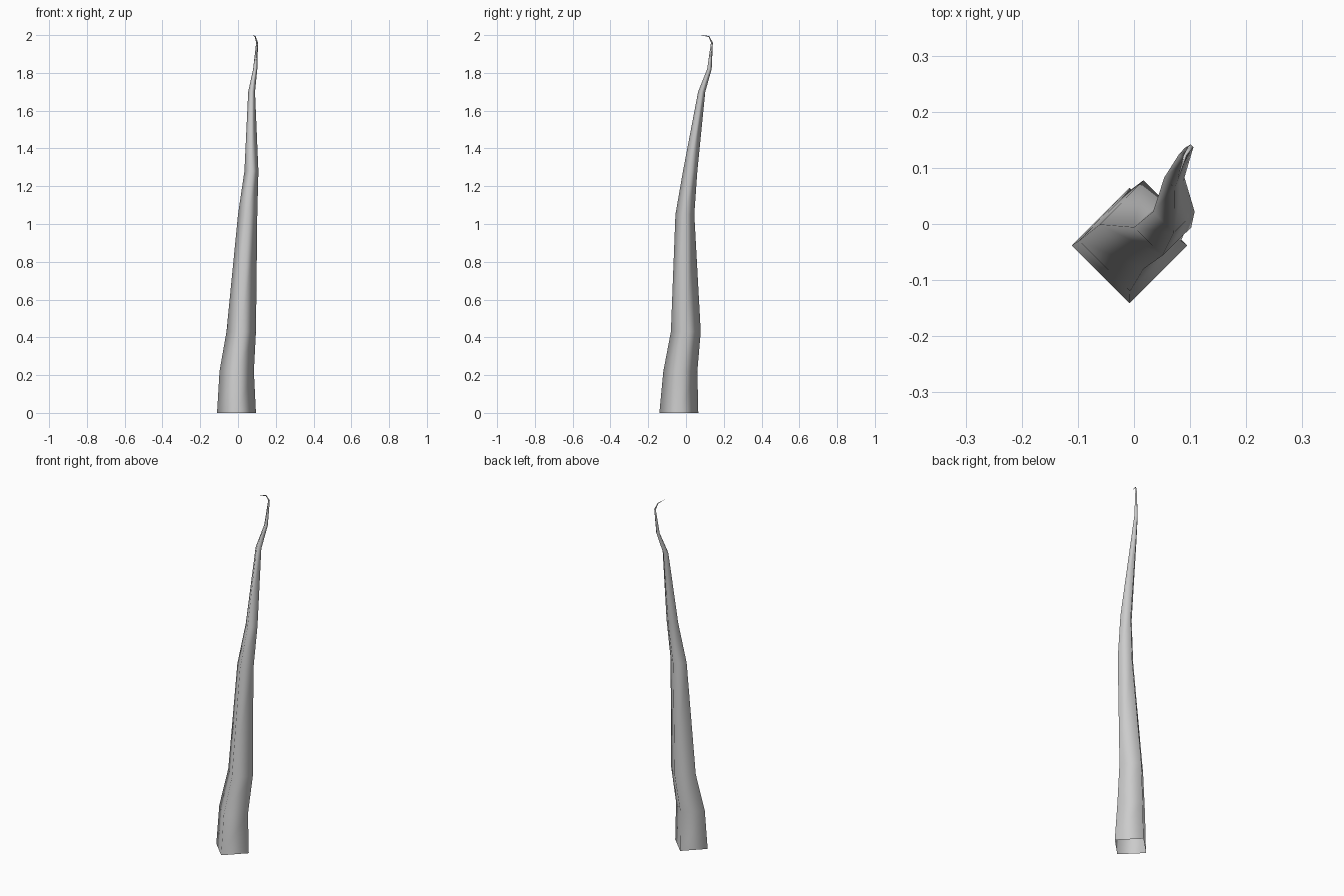
import bpy, bmesh
from mathutils import Vector

if "Cube" in bpy.data.objects:
    bpy.data.objects.remove(bpy.data.objects["Cube"])

# Centre line stations: x, y, z, radius in x, radius in y
STATIONS = [
    (-0.008, -0.038, 0.00, 0.103, 0.103),
    (-0.007, -0.030, 0.22, 0.091, 0.090),
    (0.017, -0.001, 0.43, 0.078, 0.079),
    (0.051, -0.006, 1.05, 0.051, 0.050),
    (0.071, 0.022, 1.28, 0.037, 0.038),
    (0.072, 0.083, 1.70, 0.018, 0.019),
    (0.091, 0.124, 1.82, 0.011, 0.012),
    (0.101, 0.137, 1.96, 0.005, 0.005),
]
# Small hooked end, with rings turned towards the bend
HOOK = [((0.091, 0.122, 1.992), 0.003), ((0.079, 0.083, 2.0), 0.0008)]

bm = bmesh.new()
rings = []
for x, y, z, rx, ry in STATIONS:
    rings.append([bm.verts.new((x + dx * rx, y + dy * ry, z))
                  for dx, dy in ((1, 0), (0, 1), (-1, 0), (0, -1))])
for centre, r in HOOK:
    c = Vector(centre)
    rings.append([bm.verts.new(c + Vector(d) * r)
                  for d in ((1, 0, 0), (0, 0.4, 0.9), (-1, 0, 0), (0, -0.4, -0.9))])

# Four-sided skin, open at the foot
for a, b in zip(rings, rings[1:]):
    for i in range(4):
        j = (i + 1) % 4
        bm.faces.new((a[i], a[j], b[j], b[i])).smooth = True

mesh = bpy.data.meshes.new("tapered_stalk")
bm.to_mesh(mesh)
bm.free()
stalk = bpy.data.objects.new("tapered_stalk", mesh)
bpy.context.collection.objects.link(stalk)
